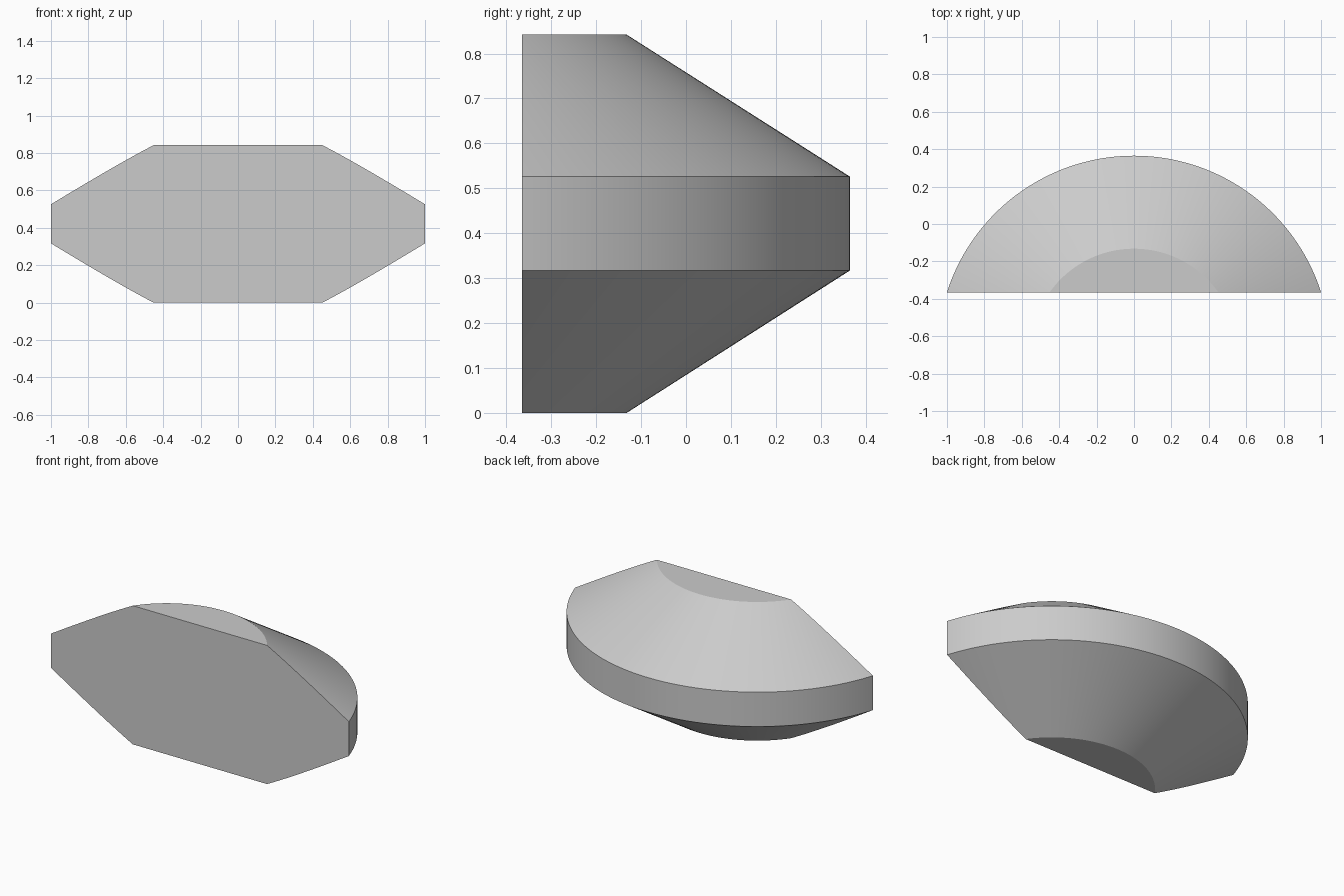
import bpy
import bmesh
import math

cube = bpy.data.objects.get("Cube")
if cube:
    bpy.data.objects.remove(cube, do_unlink=True)

grey = bpy.data.materials.new("light_grey")
grey.use_nodes = True
colour = (0.6, 0.6, 0.6, 1)
grey.diffuse_color = colour
grey.node_tree.nodes["Principled BSDF"].inputs["Base Color"].default_value = colour

RIM, CAP = 1.05, 0.553      # radii of the straight band and the flat ends
AXIS_Y, CUT_Y = -0.685, -0.365
profile = [(CAP, 0), (RIM, 0.317), (RIM, 0.526), (CAP, 0.842)]

# Turned body: straight band between two cones
bm = bmesh.new()
verts = [bm.verts.new((0, AXIS_Y + r, z)) for r, z in profile]
edges = [bm.edges.new(pair) for pair in zip(verts, verts[1:])]
bmesh.ops.spin(bm, geom=verts + edges, cent=(0, AXIS_Y, 0), axis=(0, 0, 1),
               angle=math.tau, steps=256, use_merge=True)
bmesh.ops.remove_doubles(bm, verts=bm.verts, dist=0.0001)
bmesh.ops.holes_fill(bm, edges=[e for e in bm.edges if e.is_boundary], sides=0)

# Slice off the front and close it with a flat face
bmesh.ops.bisect_plane(bm, geom=bm.verts[:] + bm.edges[:] + bm.faces[:],
                       plane_co=(0, CUT_Y, 0), plane_no=(0, -1, 0),
                       clear_outer=True)
bmesh.ops.holes_fill(bm, edges=[e for e in bm.edges if e.is_boundary], sides=0)
bmesh.ops.recalc_face_normals(bm, faces=bm.faces)

mesh = bpy.data.meshes.new("sliced_body")
bm.to_mesh(mesh)
bm.free()
mesh.materials.append(grey)
body = bpy.data.objects.new("sliced_body", mesh)
bpy.context.collection.objects.link(body)

# Smooth curved surfaces with crisp rims
bpy.ops.object.select_all(action="DESELECT")
body.select_set(True)
bpy.context.view_layer.objects.active = body
bpy.ops.object.shade_smooth_by_angle(angle=math.radians(20))
